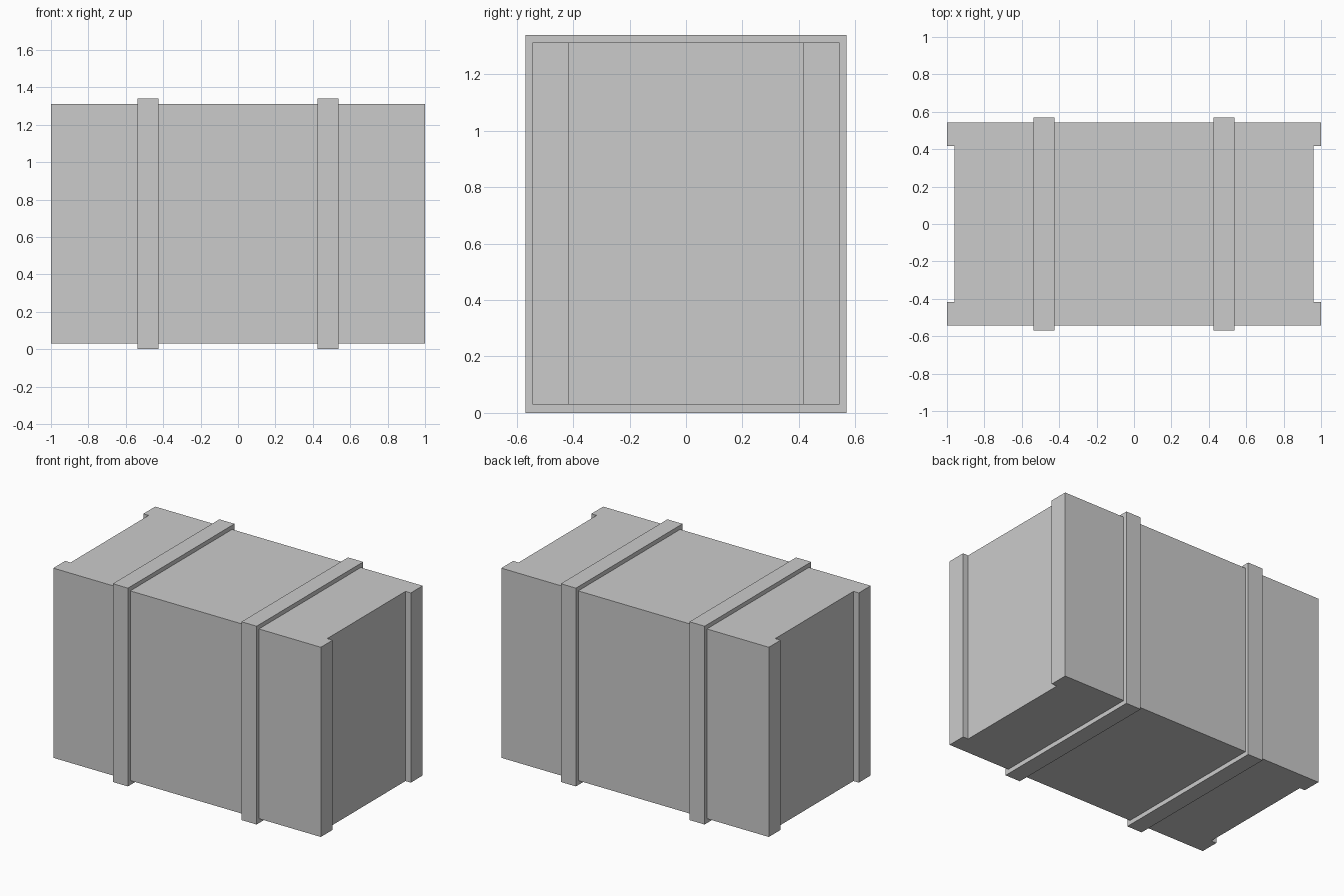
import bpy, bmesh
from mathutils import Vector

if "Cube" in bpy.data.objects:
    bpy.data.objects.remove(bpy.data.objects["Cube"])


def new_object(name, bm):
    bmesh.ops.recalc_face_normals(bm, faces=bm.faces)
    mesh = bpy.data.meshes.new(name)
    bm.to_mesh(mesh)
    bm.free()
    obj = bpy.data.objects.new(name, mesh)
    bpy.context.collection.objects.link(obj)
    return obj


# Crate body: plan outline with a shallow recess in each end, extruded upwards
X, Y = 1.0, 0.544
RECESS_X, RECESS_Y = 0.96, 0.417
Z0, Z1 = 0.03, 1.312
half = [(X, -Y), (X, -RECESS_Y), (RECESS_X, -RECESS_Y),
        (RECESS_X, RECESS_Y), (X, RECESS_Y), (X, Y)]
outline = half + [(-x, -y) for x, y in half]
bm = bmesh.new()
base = bm.faces.new([bm.verts.new((x, y, Z0)) for x, y in outline])
top = bmesh.ops.extrude_face_region(bm, geom=[base], use_keep_orig=True)
bmesh.ops.translate(bm, vec=Vector((0, 0, Z1 - Z0)),
                    verts=[g for g in top["geom"] if isinstance(g, bmesh.types.BMVert)])
new_object("crate_body", bm)


# Straps: closed bands wrapped right round the body
def strap(name, x, width=0.113, depth=1.138, height=1.34):
    bm = bmesh.new()
    bmesh.ops.create_cube(bm, size=1)
    bmesh.ops.scale(bm, vec=(width, depth, height), verts=bm.verts)
    bmesh.ops.translate(bm, vec=(x, 0, height / 2), verts=bm.verts)
    bm.normal_update()
    ends = [f for f in bm.faces if abs(f.normal.x) > 0.5]
    bmesh.ops.delete(bm, geom=ends, context='FACES_ONLY')
    obj = new_object(name, bm)
    mod = obj.modifiers.new("thickness", 'SOLIDIFY')
    mod.thickness = 0.04
    mod.offset = -1
    mod.use_even_offset = True


for side, name in ((-1, "left_strap"), (1, "right_strap")):
    strap(name, side * 0.481)
